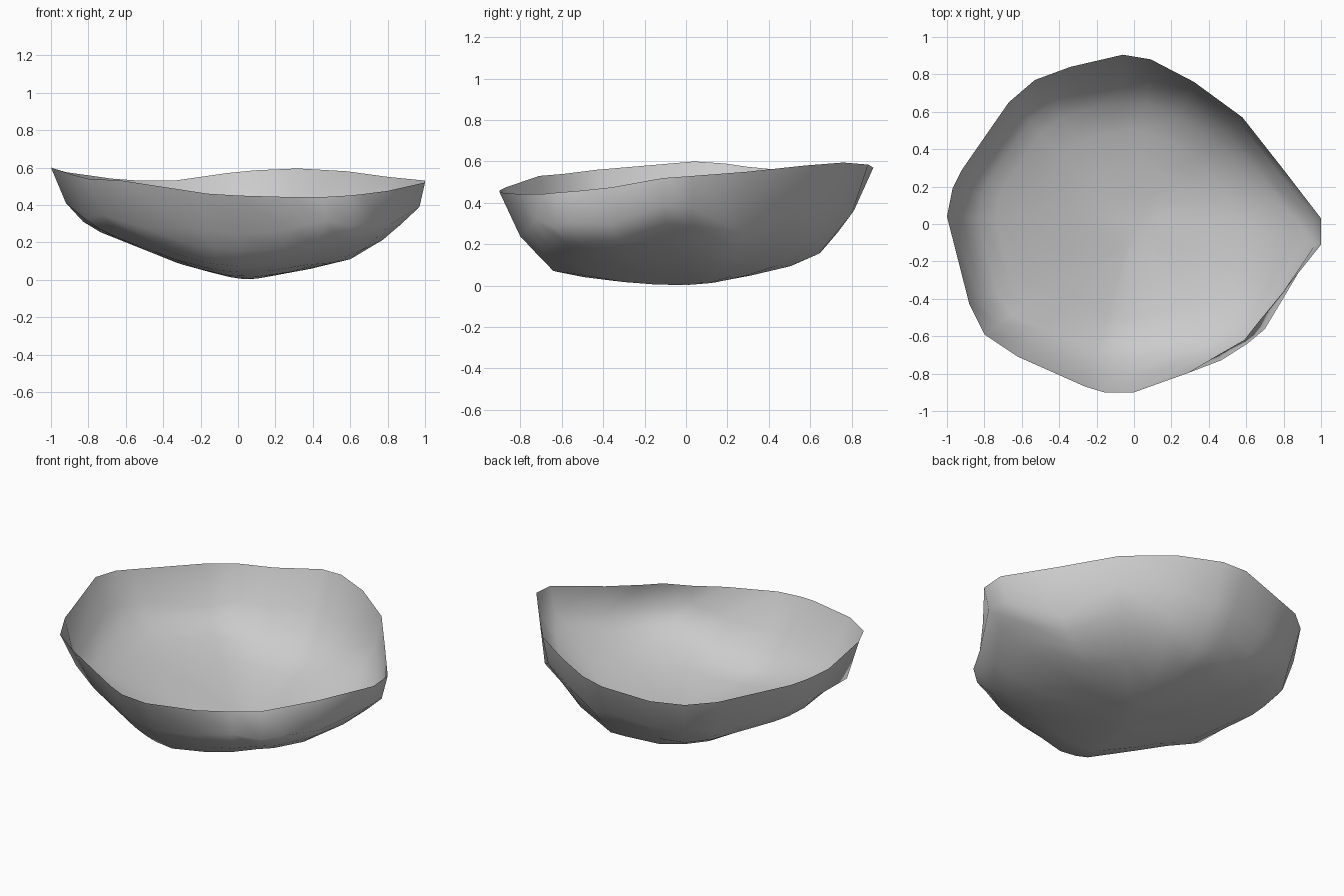
import bpy, bmesh
from math import hypot

# Rim outline: x, y, z, and how far out the wall sits just below it
RIM = [
    (1.00, .03, .53, .96), (.80, .29, .55, .96), (.58, .57, .58, .96),
    (.32, .76, .595, .94), (.09, .88, .585, .91), (-.06, .905, .57, .90),
    (-.34, .84, .53, .91), (-.53, .77, .53, .92), (-.67, .65, .54, .93),
    (-.92, .29, .575, .93), (-.97, .19, .59, .93), (-1.0, .04, .60, .92),
    (-.88, -.43, .56, .93), (-.80, -.59, .54, .91), (-.62, -.71, .53, .88),
    (-.26, -.87, .475, .90), (-.16, -.90, .46, .89), (0, -.90, .45, .89),
    (.28, -.80, .442, .95), (.45, -.70, .442, 1.04), (.59, -.62, .45, 1.03),
    (.66, -.53, .457, 1.06), (.80, -.36, .475, 1.02), (1.00, -.11, .52, .97),
]
# Wall corners that sit higher or lower than the profiles give
LIFT = {2: .2, 3: .12, 5: -.02, 6: -.05, 7: -.05, 8: -.04, 13: .05, 14: .05,
        18: .05, 19: .09, 20: .11, 21: .09, 22: .03}
# Underside profiles seen from the front (x, z) and the side (y, z)
FRONT = [(-1, .55), (-.92, .41), (-.8, .28), (-.6, .2), (-.3, .08), (-.05, .015),
         (.1, .005), (.45, .07), (.62, .115), (.8, .23), (.96, .38), (1.1, .5)]
SIDE = [(-.9, .45), (-.8, .225), (-.64, .065), (-.45, .03), (-.15, 0), (.05, 0),
        (.15, .015), (.47, .08), (.64, .15), (.8, .34), (.9, .57)]


def sample(profile, t):
    for (a, za), (b, zb) in zip(profile, profile[1:]):
        if t <= b:
            return za + (zb - za) * (t - a) / (b - a)
    return profile[-1][1]


def point(i, k):
    x, y, top, w = RIM[i]
    x, y = x * w * k, y * w * k
    f, g = sample(FRONT, x), sample(SIDE, y)
    soft = hypot(f, g)
    z = soft + (f + g - soft) * k ** 4 + LIFT.get(i, 0) * k ** 4
    return x, y, min(z, top * .86)


# Bowl shell: rim, wall, then shrinking rings to the base
bm = bmesh.new()
n = len(RIM)
rings = [[bm.verts.new(r[:3]) for r in RIM]]
for k in (1, .9, .8, .62, .4, .2):
    rings.append([bm.verts.new(point(i, k)) for i in range(n)])
base = bm.verts.new((.03, 0, .003))
for i in range(n):
    j = (i + 1) % n
    for a, b in zip(rings, rings[1:]):
        bm.faces.new((a[i], b[i], b[j], a[j]))
    bm.faces.new((rings[-1][i], base, rings[-1][j]))
bmesh.ops.recalc_face_normals(bm, faces=bm.faces)

mesh = bpy.data.meshes.new("bowl_shell")
bm.to_mesh(mesh)
bm.free()
for p in mesh.polygons:
    p.use_smooth = True
bowl = bpy.data.objects.new("bowl_shell", mesh)
bpy.context.collection.objects.link(bowl)
